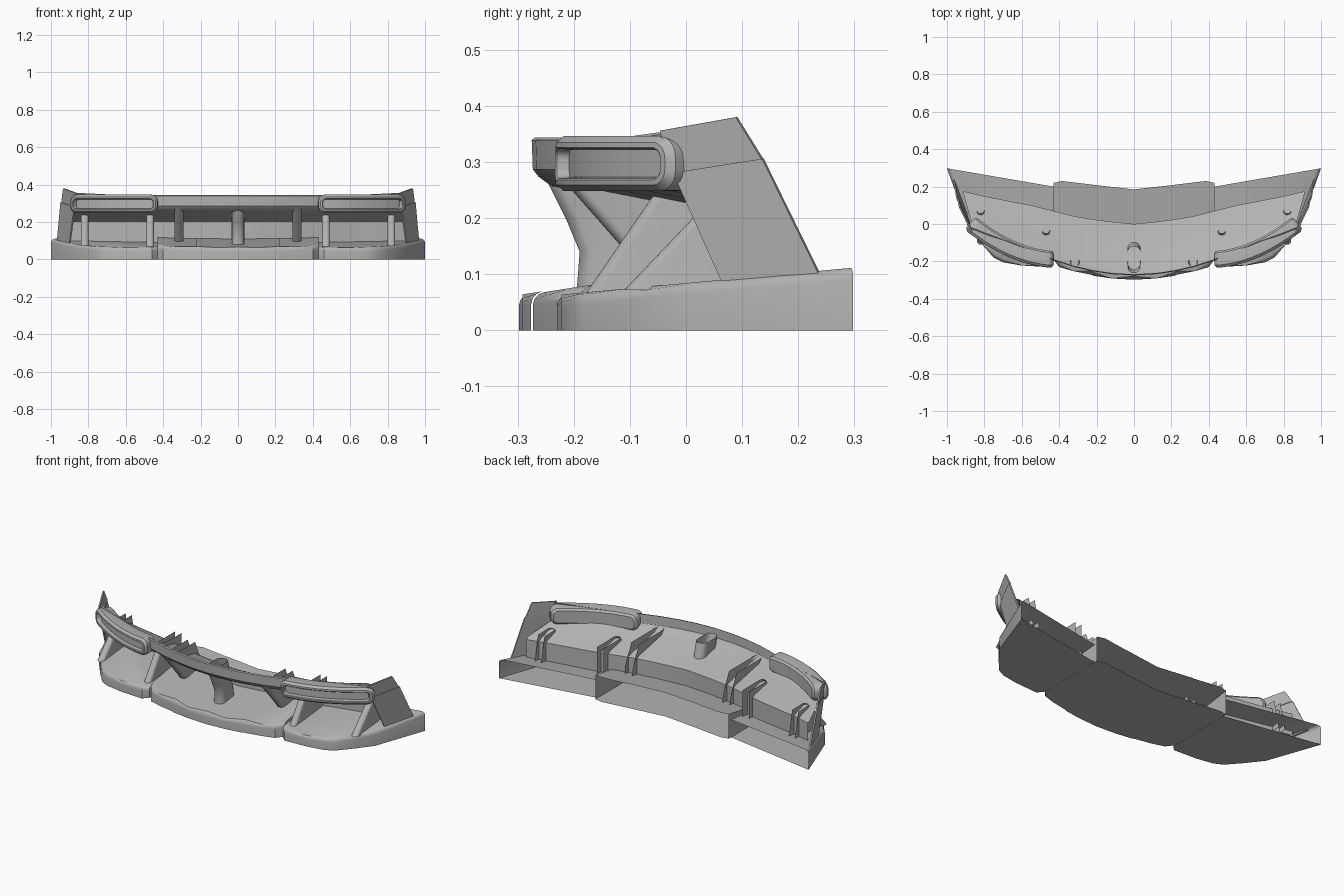
import bpy, bmesh, math

cube = bpy.data.objects.get("Cube")
if cube:
    bpy.data.objects.remove(cube)

# One flat colour for the whole bumper
grey = bpy.data.materials.new("plain_grey")
grey.use_nodes = True
colour = (0.45, 0.45, 0.45, 1)
grey.diffuse_color = colour
grey.node_tree.nodes["Principled BSDF"].inputs["Base Color"].default_value = colour


def finish(bm, name, mirror=True, thickness=0):
    """Turn a bmesh into an object; thin plates stay flat, the rest is smooth."""
    bmesh.ops.recalc_face_normals(bm, faces=bm.faces)
    mesh = bpy.data.meshes.new(name)
    bm.to_mesh(mesh)
    bm.free()
    mesh.materials.append(grey)
    ob = bpy.data.objects.new(name, mesh)
    bpy.context.collection.objects.link(ob)
    bpy.ops.object.select_all(action='DESELECT')
    bpy.context.view_layer.objects.active = ob
    ob.select_set(True)
    if thickness:
        solid = ob.modifiers.new("thickness", 'SOLIDIFY')
        solid.thickness = thickness
        solid.offset = 0
    else:
        bpy.ops.object.shade_smooth_by_angle(angle=math.radians(32))
    if mirror:
        mod = ob.modifiers.new("mirror", 'MIRROR')
        mod.merge_threshold = 0.0005


def loft(bm, rings, closed=False):
    """Bridge rows of points with quads and return the rows of vertices."""
    rows = [[bm.verts.new(p) for p in ring] for ring in rings]
    for a, b in zip(rows, rows[1:]):
        n = len(a)
        for i in range(n if closed else n - 1):
            j = (i + 1) % n
            bm.faces.new((a[i], a[j], b[j], b[i]))
    return rows


def splitter(name, outline, base, slope, soft_sides):
    """Hollow ramp with a flat floor, rounded upper lip and open back."""
    bm = bmesh.new()
    y0 = min(y for x, y in outline)
    bottom = [(x, y, 0) for x, y in outline]
    top = [(x, y, base + slope * (y - y0)) for x, y in outline]
    low, high = loft(bm, [bottom, top], closed=True)
    bm.faces.new(low)
    bm.faces.new(high)
    n = len(high)
    edges = [bm.edges.get((high[i], high[(i + 1) % n])) for i in soft_sides]
    bmesh.ops.bevel(bm, geom=edges, offset=0.02, segments=3, profile=0.5, affect='EDGES')
    bmesh.ops.recalc_face_normals(bm, faces=bm.faces)
    bm.normal_update()
    # open the back and the walls between the middle segments
    gone = [f for f in bm.faces
            if (f.normal.y > 0.85 and abs(f.normal.z) < 0.2)
            or (abs(f.normal.x) > 0.97 and abs(f.calc_center_median().x) < 0.3)]
    bmesh.ops.delete(bm, geom=gone, context='FACES')
    finish(bm, name)


# Lower lip: centre, inner and outer segments
splitter("splitter_centre",
         [(0, 0.185), (0, -0.298), (0.12, -0.291), (0.222, -0.276), (0.222, 0.21)],
         0.063, 0.155, [1, 2])
splitter("splitter_inner",
         [(0.219, 0.21), (0.219, -0.273), (0.33, -0.251), (0.4, -0.23),
          (0.43, -0.19), (0.43, 0.22), (0.385, 0.23)],
         0.065, 0.155, [1, 2, 3])
splitter("splitter_wing",
         [(0.431, 0.2), (0.431, -0.2), (0.46, -0.23), (0.6, -0.222), (0.7, -0.205),
          (0.75, -0.18), (0.82, -0.1), (0.89, -0.01), (1, 0.298)],
         0.063, 0.092, [1, 2, 3, 4, 5, 6, 7])

# Upper beam, sloping underside and rear wall as one shell
# station: x, front y, wall y
stations = [(0, -0.275, 0), (0.12, -0.268, 0.012), (0.22, -0.253, 0.025),
            (0.32, -0.23, 0.042), (0.43, -0.195, 0.07), (0.55, -0.15, 0.1),
            (0.67, -0.1, 0.125), (0.78, -0.06, 0.15), (0.87, -0.025, 0.175)]


def beam_profile(x, front, wall):
    top = 0.344 + 0.05 * max(0, x - 0.62)
    wide = x + 0.15 * max(0, x - 0.6)
    return [(x, front + 0.006, top), (x, front, top - 0.005),
            (x, front + 0.002, 0.287), (x, front + 0.012, 0.274),
            (x, front + 0.035, 0.257),
            (wide, wall - 0.02, 0.214), (wide, wall, 0.203), (wide, wall, 0.075)]


bm = bmesh.new()
loft(bm, [beam_profile(*s) for s in stations])
finish(bm, "upper_beam_and_wall")

# Side panels: the upper one overlaps the lower along a fine step
panels = {
    "side_panel_lower": [(0.9, 0.07, 0.075), (0.965, 0.238, 0.1),
                         (0.946, 0.137, 0.306), (0.873, -0.022, 0.281)],
    "side_panel_upper": [(0.869, -0.024, 0.279), (0.942, 0.137, 0.304),
                         (0.932, 0.09, 0.38), (0.866, -0.045, 0.356)],
}
for name, corners in panels.items():
    bm = bmesh.new()
    bm.faces.new([bm.verts.new(c) for c in corners])
    finish(bm, name, thickness=0.008)


# Lamp pods wrapped round the front corners
def pod_point(u, v, depth):
    """Place a point on the curved pod face, pushed back along its normal."""
    d = 0.238 + u
    slope = 0.052 + 1.6 * d
    length = math.hypot(1, slope)
    return (0.668 + u - depth * slope / length,
            -0.235 + 0.052 * d + 0.8 * d * d + depth / length, 0.297 + v)


def pod_ring(inset, depth):
    length, height, radius = 0.237 - inset, 0.049 - inset, 0.036 - inset * 0.8
    arc = [math.radians(15 * i) for i in range(7)]
    half = [(-length + radius - radius * math.cos(a),
             height - radius + radius * math.sin(a)) for a in arc]
    span = length - radius
    half += [(span * (i / 6 - 1), height) for i in range(1, 12)]
    half += [(-u, v) for u, v in half[6::-1]]
    ring = half + [(u, -v) for u, v in reversed(half)]
    return [pod_point(u, v, depth) for u, v in ring]


bm = bmesh.new()
steps = [(0.014, 0.09), (0.003, 0.08), (0, 0.065), (0, 0.014), (0.011, 0.001),
         (0.02, 0), (0.023, 0.003), (0.025, 0.025)]
rows = loft(bm, [pod_ring(*s) for s in steps], closed=True)
for row in (rows[0], rows[-1]):
    n = len(row)
    for i in range(n // 2 - 1):
        bm.faces.new((row[i], row[i + 1], row[n - 2 - i], row[n - 1 - i]))
finish(bm, "lamp_pod")


# Struts: U-shaped channels with a rounded nose, open at the back
def strut(name, x, radius, levels):
    """levels holds (nose y, back y, z) from bottom to top."""
    rings = []
    for nose, back, z in levels:
        arc = [math.radians(180 + 22.5 * i) for i in range(9)]
        ring = [(x + radius * math.cos(a), nose + radius + radius * math.sin(a), z)
                for a in arc]
        rings.append([(x - radius, back, z)] + ring + [(x + radius, back, z)])
    bm = bmesh.new()
    loft(bm, rings)
    finish(bm, name)


strut("outer_strut", 0.82, 0.02, [(-0.11, 0.2, 0.072), (0.055, 0.163, 0.245)])
strut("middle_strut", 0.47, 0.02, [(-0.18, 0.12, 0.064), (-0.052, 0.12, 0.25)])
strut("inner_strut", 0.315, 0.024, [(-0.07, 0.085, 0.095), (-0.12, 0.075, 0.155),
                                    (-0.23, 0.02, 0.28)])

# Centre strut: a leaning closed tube
bm = bmesh.new()
rings = []
for front, back, z in [(-0.195, -0.06, 0.075), (-0.19, -0.07, 0.14),
                       (-0.215, -0.09, 0.2), (-0.255, -0.11, 0.28),
                       (-0.262, -0.12, 0.315)]:
    ring = []
    for i in range(18):
        a = math.tau * i / 18
        end = front + 0.035 if math.sin(a) < 0 else back - 0.035
        ring.append((0.035 * math.cos(a), end + 0.035 * math.sin(a), z))
    rings.append(ring)
loft(bm, rings, closed=True)
finish(bm, "centre_strut", mirror=False)
